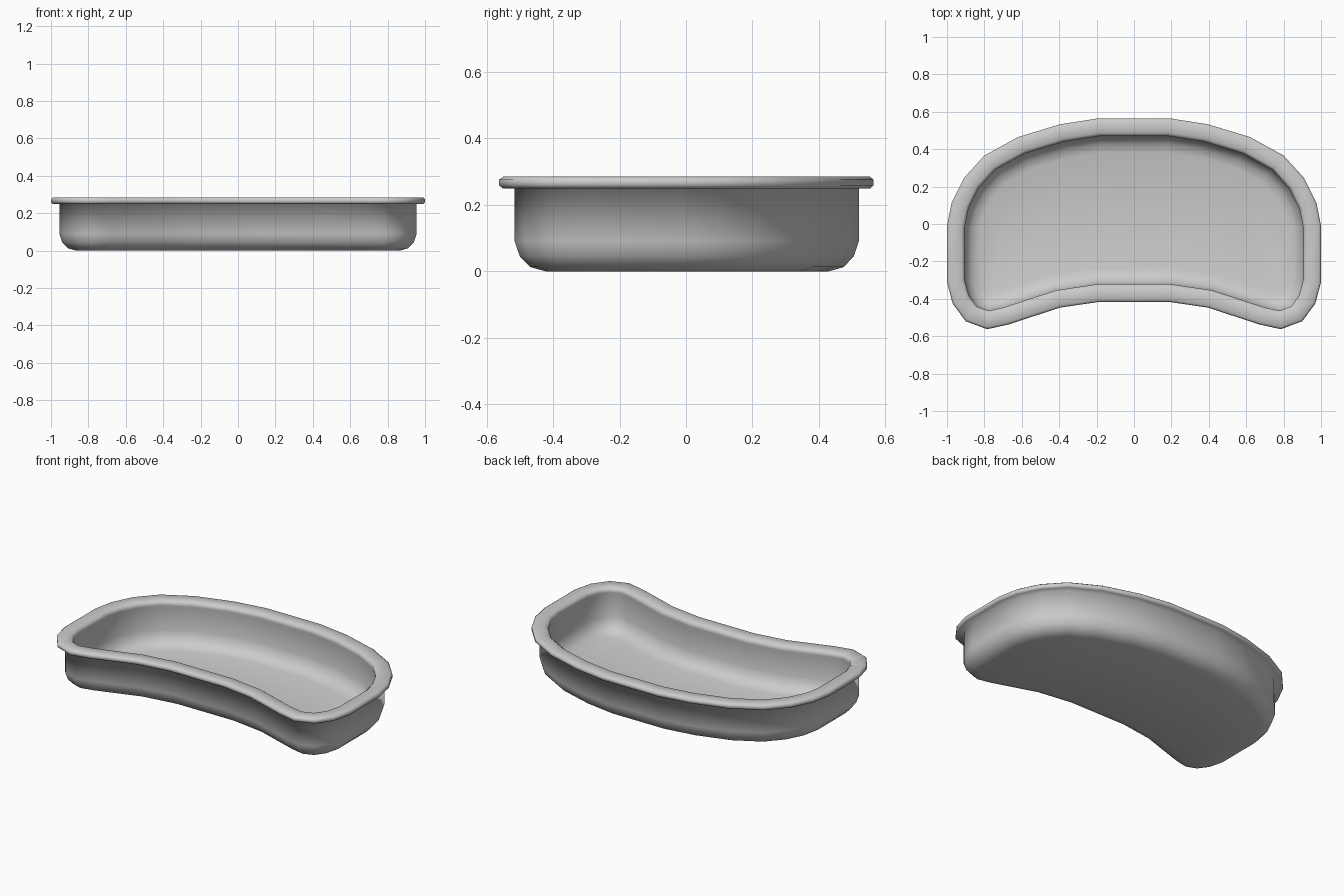
import bpy, bmesh
from mathutils import Vector

cube = bpy.data.objects.get("Cube")
if cube:
    bpy.data.objects.remove(cube, do_unlink=True)

# Enamel colour
grey = bpy.data.materials.new("light_grey")
grey.use_nodes = True
colour = (0.6, 0.6, 0.6, 1)
grey.diffuse_color = colour
grey.node_tree.nodes["Principled BSDF"].inputs["Base Color"].default_value = colour

# Half of the kidney outline, clockwise from the middle of the back
half = [(0.19, 0.565), (0.395, 0.533), (0.62, 0.465), (0.80, 0.366), (0.91, 0.245),
        (0.975, 0.115), (1.0, -0.01), (1.0, -0.31), (0.97, -0.425), (0.90, -0.52),
        (0.785, -0.5625), (0.67, -0.537), (0.395, -0.447), (0.19, -0.417)]
outline = [Vector(p) for p in half] + [Vector((-x, y)) for x, y in reversed(half)]

# Wall section: distance in from the outline, and height
section = [(0.135, 0.0), (0.09, 0.013), (0.06, 0.045), (0.045, 0.09), (0.045, 0.25),  # outside
           (0.01, 0.25), (0.0, 0.259), (0.0, 0.276), (0.012, 0.285),                  # rim
           (0.078, 0.285), (0.095, 0.272), (0.095, 0.255),
           (0.092, 0.235), (0.092, 0.1), (0.107, 0.056), (0.137, 0.025), (0.182, 0.012)]  # inside


def inset(points, distance):
    """Move a closed clockwise outline inward with mitred corners."""
    result = []
    for i, p in enumerate(points):
        a = (p - points[i - 1]).normalized()
        b = (points[(i + 1) % len(points)] - p).normalized()
        na, nb = Vector((a.y, -a.x)), Vector((b.y, -b.x))
        result.append(p + (na + nb) * distance / (1 + na.dot(nb)))
    return result


# Sweep the section around the outline
bm = bmesh.new()
rings = [[bm.verts.new((p.x, p.y, z)) for p in inset(outline, d)] for d, z in section]
count = len(outline)
for low, high in zip(rings, rings[1:]):
    for i in range(count):
        j = (i + 1) % count
        bm.faces.new((low[i], low[j], high[j], high[i]))


def cap(ring):
    """Fill a ring with strips running from back to front."""
    n = len(half)
    right, left = ring[:n], ring[:n - 1:-1]
    for side in (right, left):
        for i in range(n // 2 - 1):
            bm.faces.new((side[i], side[i + 1], side[n - 2 - i], side[n - 1 - i]))
    bm.faces.new((left[0], right[0], right[-1], left[-1]))


# Base and floor
cap(rings[0])
cap(rings[-1])
bmesh.ops.recalc_face_normals(bm, faces=bm.faces)
for face in bm.faces:
    face.smooth = True

mesh = bpy.data.meshes.new("kidney_dish")
bm.to_mesh(mesh)
bm.free()
mesh.materials.append(grey)
dish = bpy.data.objects.new("kidney_dish", mesh)
bpy.context.collection.objects.link(dish)
